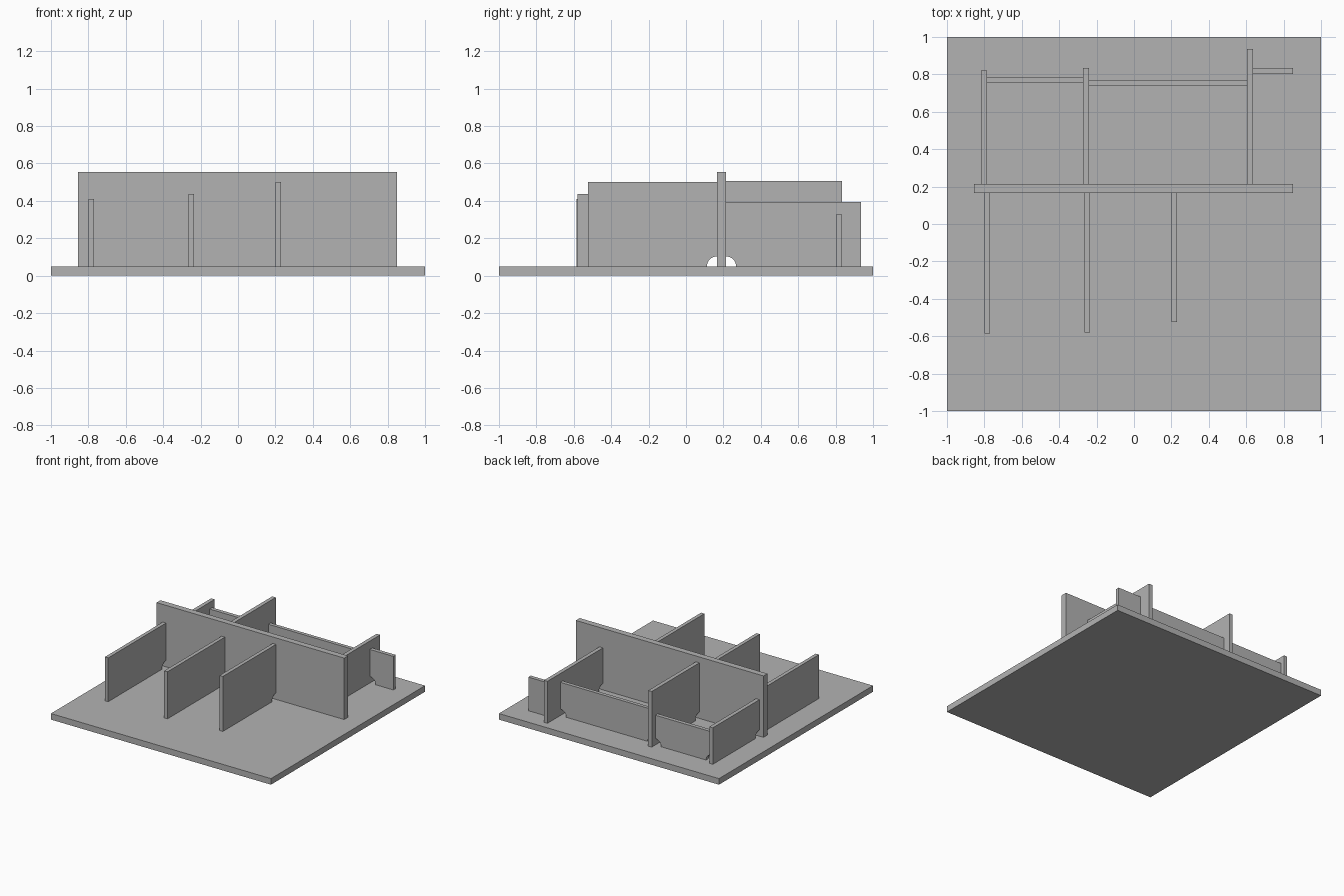
import bpy
import bmesh
import math
from mathutils import Vector

cube = bpy.data.objects.get("Cube")
if cube:
    bpy.data.objects.remove(cube, do_unlink=True)

STEEL = (0.45, 0.45, 0.45, 1.0)
FLOOR = 0.05      # top of the base plate
NOTCH = 0.053     # radius of the rounded weld cut-outs
ARC_STEPS = 8

steel = bpy.data.materials.new("steel_grey")
steel.use_nodes = True
steel.diffuse_color = STEEL
steel.node_tree.nodes["Principled BSDF"].inputs["Base Color"].default_value = STEEL


def notch_arc(corner, direction):
    """Quarter circle from the floor up to the upright edge at a lower corner."""
    angles = [i / ARC_STEPS * math.pi / 2 for i in range(ARC_STEPS + 1)]
    return [(corner + direction * NOTCH * math.cos(a), FLOOR + NOTCH * math.sin(a))
            for a in angles]


def plate(name, axis, start, end, side, thickness, bottom, top, cut_start=False, cut_end=False):
    """Upright plate running along an axis; side is its lower face on the other axis."""
    outline = notch_arc(end, -1) if cut_end else [(end, bottom)]
    outline += [(end, top), (start, top)]
    outline += notch_arc(start, 1)[::-1] if cut_start else [(start, bottom)]

    def place(u, z):
        return (u, side, z) if axis == "x" else (side, u, z)

    bm = bmesh.new()
    face = bm.faces.new([bm.verts.new(place(u, z)) for u, z in outline])
    extruded = bmesh.ops.extrude_face_region(bm, geom=[face])["geom"]
    offset = Vector((0, thickness, 0)) if axis == "x" else Vector((thickness, 0, 0))
    bmesh.ops.translate(bm, vec=offset,
                        verts=[g for g in extruded if isinstance(g, bmesh.types.BMVert)])
    bmesh.ops.recalc_face_normals(bm, faces=bm.faces)
    mesh = bpy.data.meshes.new(name)
    bm.to_mesh(mesh)
    bm.free()
    mesh.materials.append(steel)
    obj = bpy.data.objects.new(name, mesh)
    bpy.context.collection.objects.link(obj)
    return obj


# Base plate and the tall main wall
plate("base_plate", "x", -1, 1, -1, 2, 0, FLOOR)
plate("main_wall", "x", -0.855, 0.85, 0.165, 0.05, FLOOR, 0.555)

# Cross plates in front of the wall: x, front end, top
for name, x, front, top in (("front_rib_right", -0.80, -0.585, 0.41),
                            ("front_rib_middle", -0.265, -0.58, 0.437),
                            ("front_rib_left", 0.20, -0.525, 0.502)):
    plate(name, "y", front, 0.165, x, 0.03, FLOOR, top, cut_end=True)

# Cross plates behind the wall: x, back end, top
for name, x, back, top in (("back_rib_right", -0.818, 0.82, 0.35),
                           ("back_rib_middle", -0.272, 0.833, 0.507),
                           ("back_rib_left", 0.605, 0.935, 0.395)):
    plate(name, "y", 0.215, back, x, 0.032, FLOOR, top, cut_start=True)

# Low plates bridging the back ribs, and the free stub at the left
plate("bridge_right", "x", -0.786, -0.272, 0.755, 0.032, FLOOR, 0.295, True, True)
plate("bridge_left", "x", -0.24, 0.605, 0.737, 0.03, FLOOR, 0.323, True, True)
plate("end_stub", "x", 0.637, 0.85, 0.802, 0.032, FLOOR, 0.326, cut_start=True)
